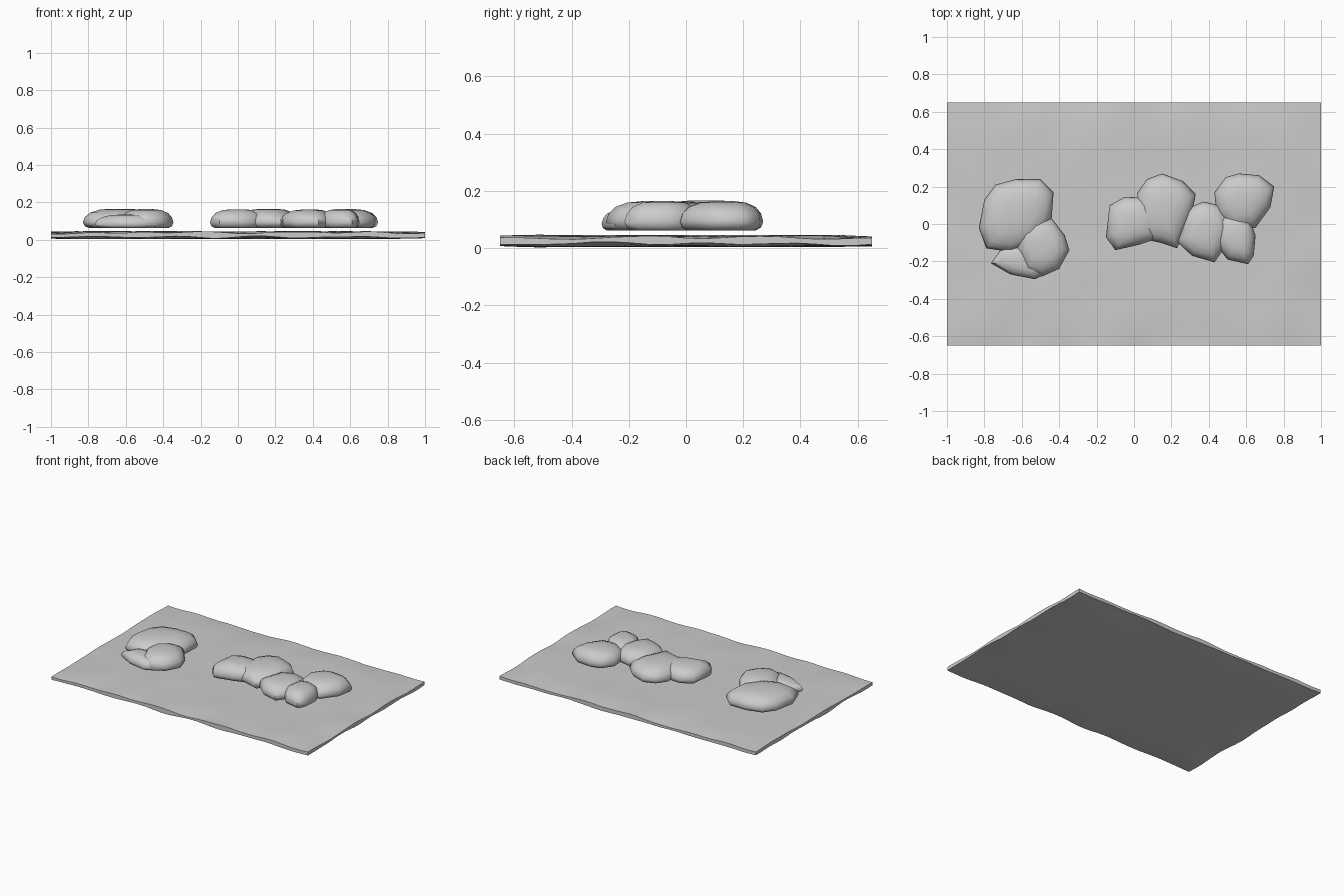
import bpy, bmesh, math
from mathutils import Vector, noise

if "Cube" in bpy.data.objects:
    bpy.data.objects.remove(bpy.data.objects["Cube"])


def finish(bm, name, angle):
    bmesh.ops.recalc_face_normals(bm, faces=bm.faces)
    me = bpy.data.meshes.new(name)
    bm.to_mesh(me)
    bm.free()
    ob = bpy.data.objects.new(name, me)
    bpy.context.collection.objects.link(ob)
    bpy.ops.object.select_all(action='DESELECT')
    bpy.context.view_layer.objects.active = ob
    ob.select_set(True)
    bpy.ops.object.shade_smooth_by_angle(angle=math.radians(angle))
    return ob


# Thin, uneven slab of ground with a wavy rim
def ground(nx=30, ny=20):
    bm = bmesh.new()
    layers = []
    for side in (1, -1):
        grid = []
        for i in range(nx + 1):
            row = []
            for j in range(ny + 1):
                x, y = -1 + 2 * i / nx, -0.65 + 1.3 * j / ny
                rim = max(0, 1 - min(1 - abs(x), 0.65 - abs(y)) / 0.15)
                n = noise.noise(Vector((x * 5, y * 5, side * 7.3)))
                if side > 0:
                    z = 0.049 - 0.006 * rim + n * (0.005 + 0.008 * rim)
                else:
                    z = 0.011 + 0.008 * rim + n * (0.004 + 0.009 * rim)
                row.append(bm.verts.new((x, y, z)))
            grid.append(row)
        for i in range(nx):
            for j in range(ny):
                bm.faces.new((grid[i][j], grid[i + 1][j], grid[i + 1][j + 1], grid[i][j + 1]))
        layers.append([grid[i][0] for i in range(nx)] + [grid[nx][j] for j in range(ny)]
                      + [grid[i][ny] for i in range(nx, 0, -1)]
                      + [grid[0][j] for j in range(ny, 0, -1)])
    top, low = layers
    for k in range(len(top)):
        m = (k + 1) % len(top)
        bm.faces.new((top[k], top[m], low[m], low[k]))
    low_z = min(v.co.z for v in bm.verts)
    for v in bm.verts:
        v.co.z -= low_z - 0.003 if low_z > 0.003 else low_z
    finish(bm, "ground_slab", 40)


# Flat-bottomed rounded stone lofted from its plan outline
def stone(name, outline, height, base=0.062):
    c = sum((Vector(p) for p in outline), Vector((0, 0))) / len(outline)
    bm = bmesh.new()
    rings = []
    for s, t in ((0.80, 0), (0.94, 0.10), (1.0, 0.30), (0.94, 0.58),
                 (0.80, 0.80), (0.55, 0.95), (0.25, 1.0)):
        ring = []
        for p in outline:
            q = c + (Vector(p) - c) * s
            ring.append(bm.verts.new((q.x, q.y, base + (height - base) * t)))
        rings.append(ring)
    for a, b in zip(rings, rings[1:]):
        for k in range(len(a)):
            m = (k + 1) % len(a)
            bm.faces.new((a[k], a[m], b[m], b[k]))
    bm.faces.new(rings[0])
    bm.faces.new(rings[-1])
    finish(bm, name, 60)


ground()

# Left pair of stones
stone("left_back_stone", [(-.80, .13), (-.74, .21), (-.63, .24), (-.50, .24), (-.43, .17),
                          (-.44, .03), (-.52, -.10), (-.66, -.15), (-.79, -.13), (-.83, -.02)], 0.166)
stone("left_front_stone", [(-.62, -.02), (-.54, .035), (-.44, .03), (-.37, -.06), (-.345, -.14),
                           (-.40, -.24), (-.49, -.28), (-.58, -.25), (-.63, -.13)], 0.164)
stone("left_low_stone", [(-.70, -.12), (-.55, -.10), (-.44, -.17), (-.43, -.25),
                         (-.53, -.295), (-.66, -.27), (-.765, -.21)], 0.135)

# Middle pair
stone("middle_large_stone", [(.02, .17), (.07, .24), (.15, .27), (.26, .23), (.33, .16), (.31, .05),
                             (.23, -.13), (.14, -.10), (.05, -.08), (.01, .05)], 0.166)
stone("middle_small_stone", [(-.13, .10), (-.05, .145), (.08, .14), (.16, .05), (.12, -.08),
                             (.03, -.11), (-.10, -.14), (-.15, -.07)], 0.163)

# Right cluster
stone("right_west_stone", [(.28, .08), (.37, .12), (.46, .10), (.52, 0), (.49, -.12),
                           (.43, -.205), (.31, -.17), (.225, -.09)], 0.162)
stone("right_front_stone", [(.45, .04), (.53, .06), (.62, .02), (.65, -.06), (.64, -.17),
                            (.61, -.215), (.50, -.19), (.43, -.10)], 0.164)
stone("right_back_stone", [(.43, .17), (.49, .25), (.56, .27), (.67, .26), (.75, .20), (.73, .09),
                           (.65, -.02), (.52, -.03), (.44, .06)], 0.164)
